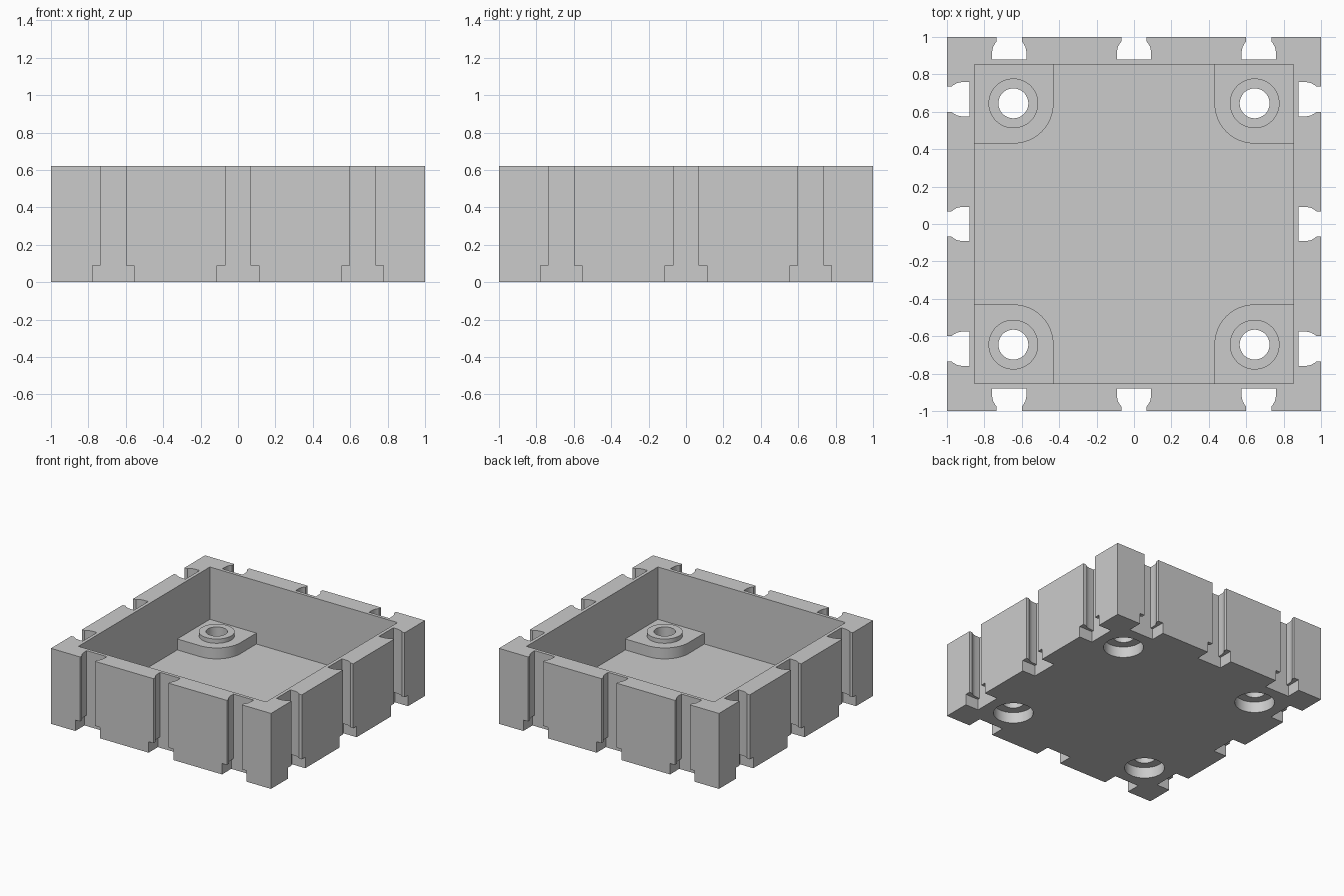
import bpy, bmesh, math
from mathutils import Matrix

cube = bpy.data.objects.get("Cube")
if cube:
    bpy.data.objects.remove(cube, do_unlink=True)

HEIGHT, INNER, FLOOR = 0.62, 0.853, 0.10
PAD_TOP, COLLAR_TOP = 0.19, 0.225
BOSS, SLOT_STEP, SLOT_DEPTH = 0.645, 0.667, 0.12

grey = bpy.data.materials.new("plain grey")
grey.use_nodes = True
grey.diffuse_color = (0.6, 0.6, 0.6, 1)
grey.node_tree.nodes["Principled BSDF"].inputs["Base Color"].default_value = (0.6, 0.6, 0.6, 1)


def prisms(name, outline, z0, z1, places):
    """Extrude one outline from z0 to z1 at every placement matrix."""
    bm = bmesh.new()
    for place in places:
        bottom = [bm.verts.new(place @ Matrix.Translation((x, y, z0)).translation) for x, y in outline]
        face = bm.faces.new(bottom)
        top = bmesh.ops.extrude_face_region(bm, geom=[face])["geom"]
        bmesh.ops.translate(bm, vec=(0, 0, z1 - z0),
                            verts=[g for g in top if isinstance(g, bmesh.types.BMVert)])
    bmesh.ops.recalc_face_normals(bm, faces=bm.faces)
    mesh = bpy.data.meshes.new(name)
    bm.to_mesh(mesh)
    bm.free()
    mesh.materials.append(grey)
    obj = bpy.data.objects.new(name, mesh)
    bpy.context.collection.objects.link(obj)
    return obj


def rectangle(w, y0, y1):
    return [(-w, y0), (w, y0), (w, y1), (-w, y1)]


def arc(radius, start, end, steps):
    angles = [math.radians(start + (end - start) * i / steps) for i in range(steps + 1)]
    return [(radius * math.cos(a), radius * math.sin(a)) for a in angles]


def circle(radius):
    return arc(radius, 0, 360, 48)[:-1]


# Placements: four corners, and three slots on each of four sides
quarters = [Matrix.Rotation(i * math.pi / 2, 4, "Z") for i in range(4)]
corners = [q @ Matrix.Translation((BOSS, BOSS, 0)) for q in quarters]
sides = [q @ Matrix.Translation((s * SLOT_STEP, 1, 0)) for q in quarters for s in (-1, 0, 1)]

# Tray block
tray = prisms("tray", rectangle(1, -1, 1), 0, HEIGHT, quarters[:1])

# Corner pads, rounded towards the middle, and collars around the holes
reach = INNER - BOSS + 0.01
pad_outline = [(reach, -0.215), (reach, reach), (-0.215, reach)] + arc(0.215, 180, 270, 16)

# Keyhole slots: narrow mouth, flaring out behind it
half = [(0.068, 0.02), (0.068, -0.025), (0.077, -0.036), (0.086, -0.053),
        (0.091, -0.075), (0.092, -SLOT_DEPTH)]
slot_outline = half + [(-x, y) for x, y in reversed(half)]

steps = [
    ("DIFFERENCE", prisms("cavity", rectangle(INNER, -INNER, INNER), FLOOR, 1, quarters[:1])),
    ("UNION", prisms("pads", pad_outline, 0.05, PAD_TOP, corners)),
    ("UNION", prisms("collars", circle(0.133), 0.07, COLLAR_TOP, corners)),
    ("DIFFERENCE", prisms("holes", circle(0.08), -0.1, 0.4, corners)),
    ("DIFFERENCE", prisms("underside_bores", circle(0.15), -0.1, 0.09, corners)),
    ("DIFFERENCE", prisms("slots", slot_outline, -0.1, 1, sides)),
    ("DIFFERENCE", prisms("slot_feet", rectangle(0.112, -SLOT_DEPTH, 0.05), -0.1, 0.09, sides)),
]
for operation, tool in steps:
    mod = tray.modifiers.new(tool.name, "BOOLEAN")
    mod.operation, mod.object, mod.solver = operation, tool, "EXACT"

# Apply the shaping steps and remove the helpers
graph = bpy.context.evaluated_depsgraph_get()
graph.update()
result = bpy.data.meshes.new_from_object(tray.evaluated_get(graph))
tray.modifiers.clear()
tray.data = result
for _, tool in steps:
    bpy.data.objects.remove(tool, do_unlink=True)

# Smooth the round walls, keep every edge crisp
bpy.ops.object.select_all(action="DESELECT")
tray.select_set(True)
bpy.context.view_layer.objects.active = tray
bpy.ops.object.shade_smooth_by_angle(angle=math.radians(30))
